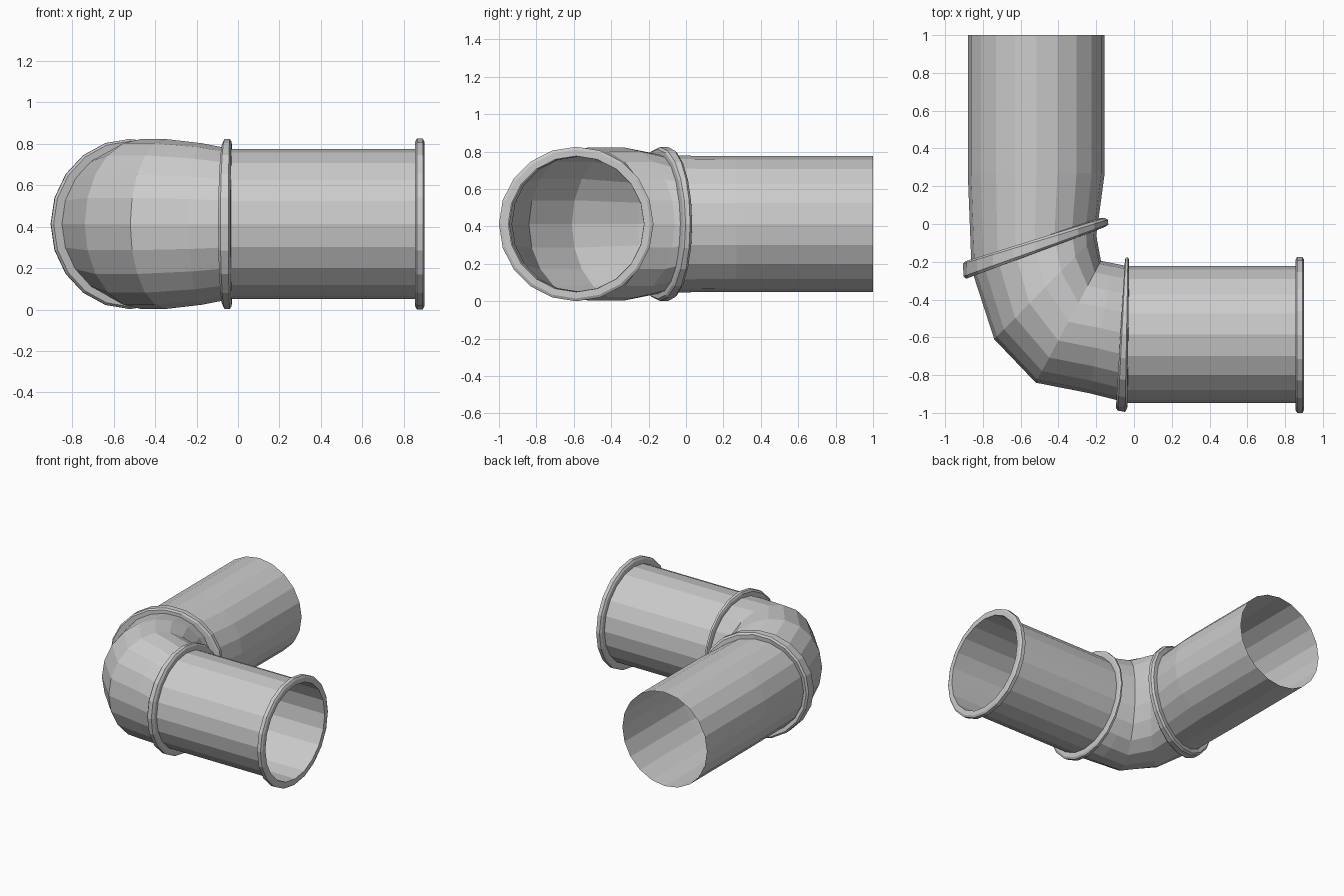
import bpy, bmesh, math

N = 20          # sides of every tube
ZC = 0.413      # height of the pipe axis


def loft(name, slices, closed=False):
    """Skin elliptical rings; each slice = (outer xy, inner xy, half height)."""
    bm = bmesh.new()
    rings = []
    for (ox, oy), (ix, iy), h in slices:
        ring = []
        for i in range(N):
            a = 2 * math.pi * i / N
            t = (1 - math.cos(a)) / 2
            ring.append(bm.verts.new((ox + (ix - ox) * t, oy + (iy - oy) * t,
                                      ZC + h * math.sin(a))))
        rings.append(ring)
    pairs = list(zip(rings, rings[1:]))
    if closed:
        pairs.append((rings[-1], rings[0]))
    for r, s in pairs:
        for i in range(N):
            j = (i + 1) % N
            bm.faces.new((r[i], r[j], s[j], s[i]))
    bmesh.ops.recalc_face_normals(bm, faces=bm.faces)
    mesh = bpy.data.meshes.new(name)
    bm.to_mesh(mesh)
    bm.free()
    obj = bpy.data.objects.new(name, mesh)
    bpy.context.collection.objects.link(obj)
    return obj


# straight pipe towards the back, open at its end
loft("back_pipe", [
    ((-0.88, 1.0), (-0.155, 1.0), 0.363),
    ((-0.88, 0.27), (-0.155, 0.27), 0.363),
    ((-0.86, -0.24), (-0.19, 0.01), 0.366)])

# bulging elbow
loft("elbow", [
    ((-0.86, -0.24), (-0.19, 0.01), 0.366),
    ((-0.74, -0.61), (-0.20, -0.06), 0.41),
    ((-0.52, -0.84), (-0.175, -0.195), 0.41),
    ((-0.24, -0.895), (-0.11, -0.208), 0.39),
    ((-0.06, -0.94), (-0.035, -0.223), 0.365)])

# straight pipe towards the right
loft("side_pipe", [
    ((-0.06, -0.948), (-0.035, -0.223), 0.363),
    ((0.895, -0.948), (0.895, -0.223), 0.363)])

# tilted collar between back pipe and elbow
loft("back_collar", [
    ((-0.868, -0.20), (-0.19, 0.03), 0.365),
    ((-0.893, -0.197), (-0.155, 0.033), 0.398),
    ((-0.905, -0.21), (-0.138, 0.022), 0.411),
    ((-0.903, -0.277), (-0.136, -0.002), 0.411),
    ((-0.89, -0.29), (-0.15, -0.014), 0.40),
    ((-0.85, -0.275), (-0.19, -0.03), 0.365)], closed=True)

# tapered collar between elbow and side pipe
loft("side_collar", [
    ((-0.09, -0.93), (-0.048, -0.225), 0.36),
    ((-0.096, -0.975), (-0.048, -0.19), 0.398),
    ((-0.085, -0.988), (-0.044, -0.179), 0.411),
    ((-0.047, -0.995), (-0.032, -0.177), 0.411),
    ((-0.036, -0.975), (-0.026, -0.19), 0.398),
    ((-0.034, -0.946), (-0.026, -0.225), 0.361)], closed=True)

# round rim at the open side end
rim = [(0.855, 0.363), (0.855, 0.398), (0.864, 0.413),
       (0.892, 0.413), (0.90, 0.398), (0.90, 0.363)]
loft("end_rim", [((x, -0.587 - r), (x, -0.587 + r), r) for x, r in rim], closed=True)
